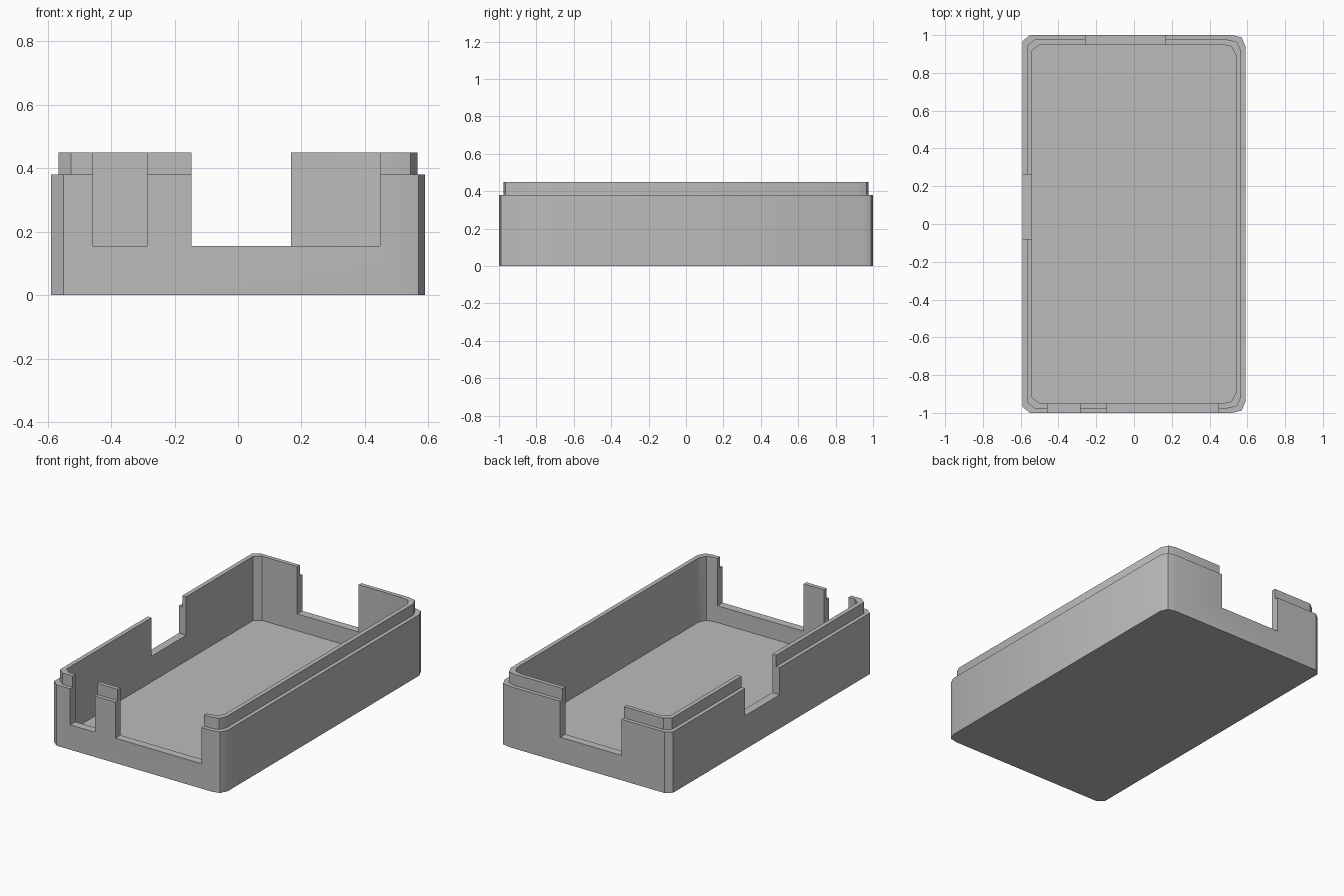
import bpy
import bmesh
from math import cos, sin, tau

cube = bpy.data.objects.get("Cube")
if cube:
    bpy.data.objects.remove(cube, do_unlink=True)

grey = bpy.data.materials.new("plain grey")
grey.use_nodes = True
GREY = (0.5, 0.5, 0.5, 1)
grey.diffuse_color = GREY
grey.node_tree.nodes["Principled BSDF"].inputs["Base Color"].default_value = GREY

RADIUS = 0.058
SIDES = 7
RING = [(RADIUS * cos(tau * i / SIDES), RADIUS * sin(tau * i / SIDES)) for i in range(SIDES)]


def prism(name, half_x, half_y, z0, z1):
    """Rounded slab: the hull of a seven-sided post at each corner."""
    right = half_x - max(p[0] for p in RING)
    left = -half_x - min(p[0] for p in RING)
    depth = half_y - max(p[1] for p in RING)
    bm = bmesh.new()
    for cx in (left, right):
        for cy in (-depth, depth):
            for px, py in RING:
                bm.verts.new((cx + px, cy + py, z0))
    hull = bmesh.ops.convex_hull(bm, input=bm.verts)
    unused = {v for key in ("geom_interior", "geom_unused") for v in hull[key]
              if isinstance(v, bmesh.types.BMVert)}
    bmesh.ops.delete(bm, geom=list(unused), context='VERTS')
    # Keep only the outline, in order around the middle
    points = sorted((v.co.copy() for v in bm.verts), key=lambda c: angle(c.x, c.y))
    bm.clear()
    base = bm.faces.new([bm.verts.new(c) for c in points])
    top = bmesh.ops.extrude_face_region(bm, geom=[base], use_keep_orig=True)
    for v in top["geom"]:
        if isinstance(v, bmesh.types.BMVert):
            v.co.z = z1
    return finish(name, bm)


def angle(x, y):
    from math import atan2
    return atan2(y, x)


def block(name, x0, x1, y0, y1, z0, z1):
    """Plain box between two corners."""
    bm = bmesh.new()
    bmesh.ops.create_cube(bm, size=1)
    for v in bm.verts:
        v.co = (x1 if v.co.x > 0 else x0, y1 if v.co.y > 0 else y0, z1 if v.co.z > 0 else z0)
    return finish(name, bm)


def finish(name, bm):
    bmesh.ops.recalc_face_normals(bm, faces=bm.faces)
    mesh = bpy.data.meshes.new(name)
    bm.to_mesh(mesh)
    bm.free()
    mesh.materials.append(grey)
    obj = bpy.data.objects.new(name, mesh)
    bpy.context.collection.objects.link(obj)
    return obj


def combine(target, tool, operation):
    """Apply a boolean and drop the tool object."""
    bpy.context.view_layer.objects.active = target
    mod = target.modifiers.new("boolean", 'BOOLEAN')
    mod.operation = operation
    mod.solver = 'EXACT'
    mod.object = tool
    bpy.ops.object.modifier_apply(modifier=mod.name)
    bpy.data.objects.remove(tool, do_unlink=True)


# Outer tray with a stepped lip, hollowed out above the floor
tray = prism("case_tray", 0.59, 1.0, 0, 0.38)
combine(tray, prism("lip", 0.566, 0.976, 0.1, 0.45), 'UNION')
combine(tray, prism("cavity", 0.539, 0.95, 0.05, 0.6), 'DIFFERENCE')

# Port openings: two in front, one at the back, one in the right wall
openings = {
    "front_narrow_port": (-0.457, -0.287, -1.1, -0.9, 0.155, 0.6),
    "front_wide_port": (-0.146, 0.448, -1.1, -0.9, 0.155, 0.6),
    "back_port": (-0.257, 0.167, 0.9, 1.1, 0.155, 0.6),
    "side_port": (-0.7, -0.5, -0.08, 0.26, 0.21, 0.6),
}
for name, bounds in openings.items():
    combine(tray, block(name, *bounds), 'DIFFERENCE')

# Soft shading across the shallow corner facets only
bpy.ops.object.select_all(action='DESELECT')
tray.select_set(True)
bpy.context.view_layer.objects.active = tray
bpy.ops.object.shade_smooth_by_angle(angle=tau / 12)
